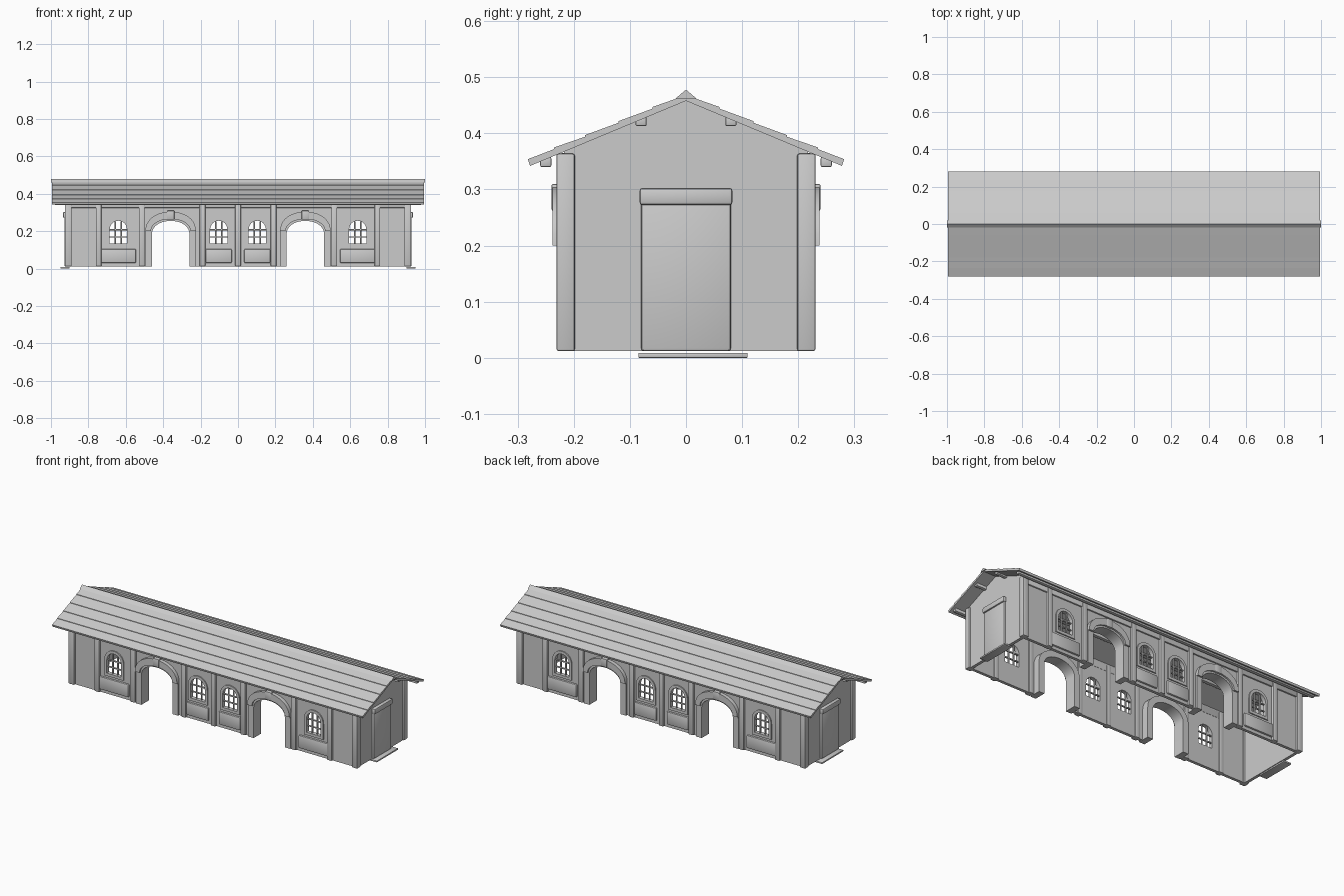
import bpy, bmesh, math
from mathutils import Matrix

if "Cube" in bpy.data.objects:
    bpy.data.objects.remove(bpy.data.objects["Cube"])

BASE = 0.012
DOORS = (-0.36, 0.36)
WINDOWS = (-0.64, -0.103, 0.103, 0.64)


def finish(me, name):
    bm = bmesh.new()
    bm.from_mesh(me)
    bmesh.ops.remove_doubles(bm, verts=bm.verts, dist=1e-5)
    bmesh.ops.recalc_face_normals(bm, faces=bm.faces)
    bm.to_mesh(me)
    bm.free()
    me.shade_smooth()
    me.set_sharp_from_angle(angle=math.radians(35))
    ob = bpy.data.objects.new(name, me)
    bpy.context.collection.objects.link(ob)
    return ob


def plate(name, loops, a, b, axis='y'):
    """Fill outline loops (later loops are holes) and extrude from a to b along axis."""
    cu = bpy.data.curves.new(name, 'CURVE')
    cu.dimensions = '2D'
    cu.fill_mode = 'BOTH'
    cu.extrude = abs(b - a) / 2
    for pts in loops:
        s = cu.splines.new('POLY')
        s.points.add(len(pts) - 1)
        for p, (u, v) in zip(s.points, pts):
            p.co = (u, v, 0, 1)
        s.use_cyclic_u = True
    tmp = bpy.data.objects.new(name + "_curve", cu)
    bpy.context.collection.objects.link(tmp)
    bpy.context.view_layer.update()
    dg = bpy.context.evaluated_depsgraph_get()
    me = bpy.data.meshes.new_from_object(tmp.evaluated_get(dg))
    bpy.data.objects.remove(tmp)
    m = Matrix.Rotation(math.pi / 2, 4, 'X')
    mid = (a + b) / 2
    if axis == 'x':
        m = Matrix.Translation((mid, 0, 0)) @ Matrix.Rotation(math.pi / 2, 4, 'Z') @ m
    else:
        m = Matrix.Translation((0, mid, 0)) @ m
    me.transform(m)
    return finish(me, name)


def box(name, x, y, z, bevel=0.004):
    """Box from (min, max) ranges with softened edges."""
    bm = bmesh.new()
    bmesh.ops.create_cube(bm, size=1)
    for v in bm.verts:
        v.co = [(r[0] + r[1]) / 2 + c * abs(r[1] - r[0]) for r, c in zip((x, y, z), v.co)]
    if bevel:
        bmesh.ops.bevel(bm, geom=bm.edges[:], offset=bevel, segments=2, profile=0.5, affect='EDGES')
    me = bpy.data.meshes.new(name)
    bm.to_mesh(me)
    bm.free()
    return finish(me, name)


def arch(cx, hw, bottom, spring, rise, n=20):
    """Arch outline, running from bottom left over the top to bottom right."""
    pts = [(cx - hw, bottom)]
    for i in range(n + 1):
        t = math.pi * (1 - i / n)
        pts.append((cx + hw * math.cos(t), spring + rise * math.sin(t) ** 0.9))
    return pts + [(cx + hw, bottom)]


def door_arch(cx, grow=0, bottom=BASE):
    return arch(cx, 0.1 + grow, bottom, 0.185, 0.07 + grow)


def window_arch(cx, grow=0):
    return arch(cx, 0.05 + grow, 0.13 - grow, 0.205, 0.055 + grow)


# Long walls, identical front and back
for s, side in ((-1, "front"), (1, "back")):
    outline = [(-0.915, BASE)]
    for d in DOORS:
        outline += door_arch(d)
    outline += [(0.915, BASE), (0.915, 0.37), (-0.915, 0.37)]
    plate(side + "_wall", [outline] + [window_arch(w) for w in WINDOWS], s * 0.20, s * 0.217)

    # Deep door linings with a raised hood
    for d in DOORS:
        plate(side + "_door_lining", [door_arch(d, 0.035) + door_arch(d)[::-1]], s * 0.16, s * 0.228)
        hood = arch(d, 0.135, 0.2, 0.2, 0.105) + arch(d, 0.105, 0.2, 0.2, 0.065)[::-1]
        plate(side + "_door_hood", [hood], s * 0.215, s * 0.238)
        box(side + "_keystone", (d - 0.02, d + 0.02), (s * 0.215, s * 0.24), (0.262, 0.31))

    # Window frames and glazing bars
    for w in WINDOWS:
        plate(side + "_window_frame", [window_arch(w, 0.012), window_arch(w, -0.004)], s * 0.2, s * 0.223)
        for dx in (-0.016, 0.016):
            box(side + "_window_bar", (w + dx - 0.003, w + dx + 0.003),
                (s * 0.204, s * 0.213), (0.13, 0.253), 0.001)
        for z in (0.168, 0.208):
            box(side + "_window_rail", (w - 0.05, w + 0.05),
                (s * 0.204, s * 0.213), (z - 0.003, z + 0.003), 0.001)
        # Raised panel beneath the window
        x0, x1 = (w - 0.095, w + 0.095) if abs(w) > 0.3 else (w - 0.07, w + 0.07)
        box(side + "_apron_panel", (x0, x1), (s * 0.21, s * 0.227), (0.03, 0.105), 0.006)

    # Pilasters and the beam under the eaves
    for x in (-0.745, -0.515, -0.19, 0, 0.19, 0.515, 0.745):
        box(side + "_pilaster", (x - 0.015, x + 0.015), (s * 0.195, s * 0.23), (BASE, 0.362))
    box(side + "_eaves_beam", (-0.915, 0.915), (s * 0.198, s * 0.225), (0.325, 0.365))

# Gable ends
for s, side in ((-1, "left"), (1, "right")):
    gable = [(-0.215, BASE), (0.215, BASE), (0.215, 0.37), (0, 0.463), (-0.215, 0.37)]
    plate(side + "_gable_wall", [gable], s * 0.9, s * 0.917, 'x')
    box(side + "_door", (s * 0.905, s * 0.928), (-0.08, 0.08), (BASE, 0.29), 0.005)
    box(side + "_door_lintel", (s * 0.905, s * 0.936), (-0.083, 0.083), (0.272, 0.303), 0.006)
    box(side + "_doorstep", (s * 0.9, s * 0.95), (-0.085, 0.11), (0, 0.009), 0.002)
    for t in (-1, 1):
        box(side + "_corner_post", (s * 0.89, s * 0.926), (t * 0.198, t * 0.231), (BASE, 0.364))

# Roof with gently stepped courses
slope = [(0, 0.468), (0.06, 0.444), (0.12, 0.419), (0.18, 0.394), (0.235, 0.372), (0.282, 0.351)]
half = []
for (y0, z0), (y1, z1) in zip(slope, slope[1:]):
    half += [(y0, z0), (y1, z1 + 0.003)]
under = [(0.278, 0.342), (0, 0.458)]
top = [(-y, z) for y, z in half[:0:-1]] + half
plate("roof", [top + under + [(-0.278, 0.342)]], -0.995, 0.995, 'x')
plate("ridge_cap", [[(-0.02, 0.461), (0, 0.478), (0.02, 0.461)]], -1, 1, 'x')

# Purlins carrying the overhang
for t in (-1, 1):
    for y, z in ((0.08, 0.425), (0.25, 0.352)):
        box("purlin", (-0.98, 0.98), (t * (y - 0.01), t * (y + 0.01)), (z - 0.012, z + 0.006), 0.003)
